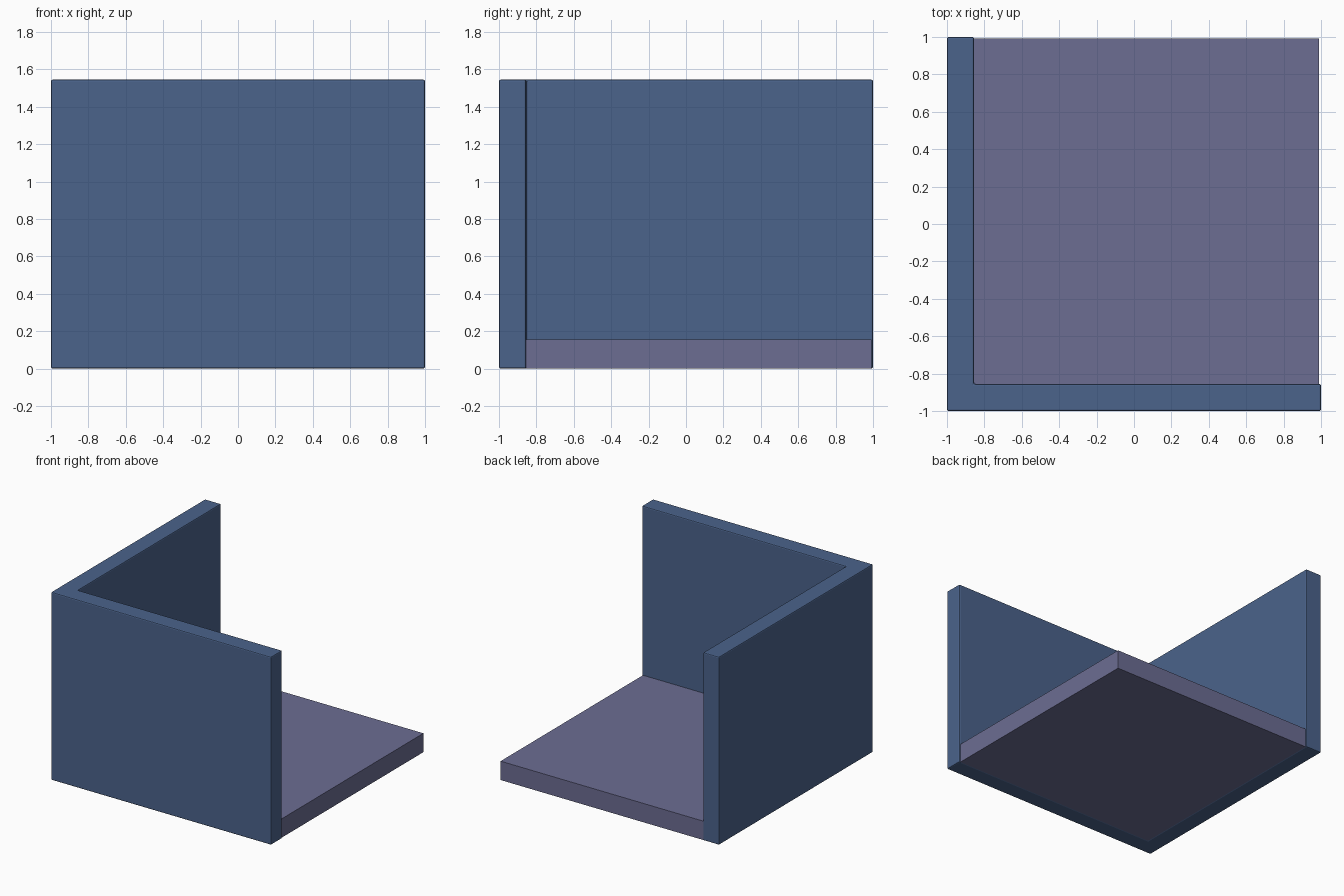
import bpy, bmesh

if "Cube" in bpy.data.objects:
    bpy.data.objects.remove(bpy.data.objects["Cube"])

T = -0.855   # inner face of both walls
H = 1.545    # wall height
F = 0.155    # floor thickness


def material(name, color):
    mat = bpy.data.materials.new(name)
    mat.diffuse_color = (*color, 1)
    mat.use_nodes = True
    mat.node_tree.nodes["Principled BSDF"].inputs["Base Color"].default_value = mat.diffuse_color
    return mat


def extrude_outline(name, outline, height, mat, bevel=0):
    """Extrude a flat outline up from z = 0, optionally rounding its edges."""
    bm = bmesh.new()
    base = bm.faces.new([bm.verts.new((x, y, 0)) for x, y in outline])
    top = bmesh.ops.extrude_face_region(bm, geom=[base], use_keep_orig=True)
    verts = [v for v in top["geom"] if isinstance(v, bmesh.types.BMVert)]
    bmesh.ops.translate(bm, vec=(0, 0, height), verts=verts)
    bmesh.ops.recalc_face_normals(bm, faces=bm.faces)
    mesh = bpy.data.meshes.new(name)
    bm.to_mesh(mesh)
    bm.free()
    obj = bpy.data.objects.new(name, mesh)
    bpy.context.collection.objects.link(obj)
    mesh.materials.append(mat)
    if bevel:
        mod = obj.modifiers.new("soft_edges", "BEVEL")
        mod.width = bevel
        mod.segments = 2
    return obj


blue = material("wall_blue", (0.07, 0.125, 0.26))
purple = material("floor_purple", (0.15, 0.153, 0.29))

# L-shaped corner wall: left side and front side in one piece
extrude_outline("corner_wall",
                [(-1, -1), (1, -1), (1, T), (T, T), (T, 1), (-1, 1)],
                H, blue, bevel=0.009)

# Floor slab filling the inside of the corner
extrude_outline("floor", [(T, T), (0.99, T), (0.99, 0.993), (T, 0.993)],
                F, purple)
